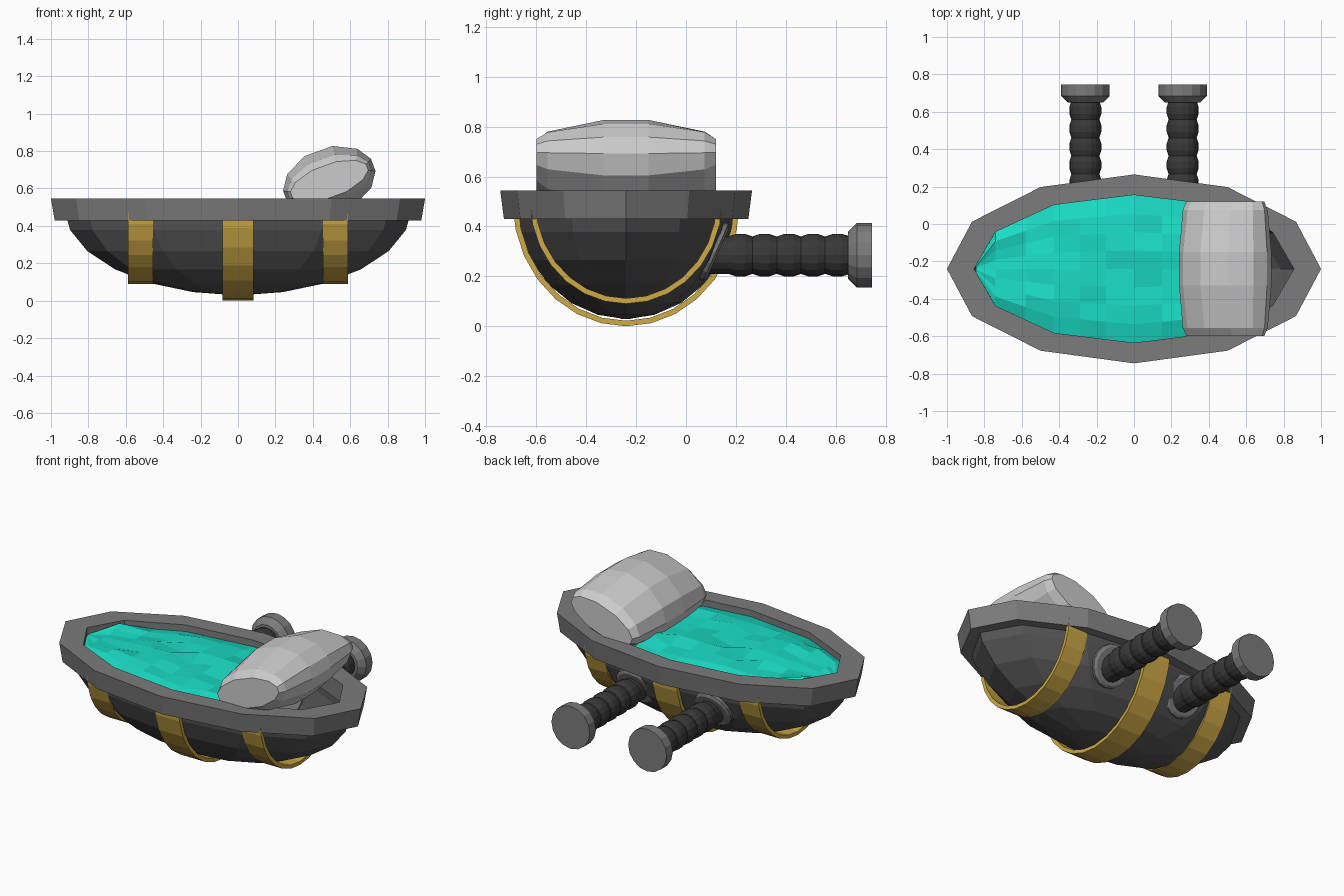
import bpy, random
from math import sin, cos, pi, radians, sqrt
from mathutils import Matrix, Vector

if "Cube" in bpy.data.objects:
    bpy.data.objects.remove(bpy.data.objects["Cube"])

random.seed(4)
CY = -0.24  # lengthwise centre line of the cradle


def material(name, rgb):
    m = bpy.data.materials.new(name)
    m.diffuse_color = (*rgb, 1)
    m.use_nodes = True
    m.node_tree.nodes["Principled BSDF"].inputs["Base Color"].default_value = m.diffuse_color
    return m


DARK = material("dark grey", (0.09, 0.09, 0.09))
MID = material("mid grey", (0.2, 0.2, 0.2))
BLACK = material("black rubber", (0.04, 0.04, 0.04))
GOLD = material("gold", (0.62, 0.4, 0.06))
TEAL = material("teal", (0.01, 0.72, 0.56))
LIGHT = material("light grey", (0.55, 0.55, 0.55))


def loft(name, rings, mat, cap=True, loop=False):
    """Skin a list of closed rings; cap the ends or loop last to first."""
    n = len(rings[0])
    verts = [v for r in rings for v in r]
    faces = []
    for i in range(len(rings) if loop else len(rings) - 1):
        a, b = i * n, (i + 1) % len(rings) * n
        faces += [(a + j, a + (j + 1) % n, b + (j + 1) % n, b + j) for j in range(n)]
    if cap and not loop:
        faces += [tuple(reversed(range(n))), tuple(range(len(verts) - n, len(verts)))]
    me = bpy.data.meshes.new(name)
    me.from_pydata(verts, [], faces)
    me.materials.append(mat)
    ob = bpy.data.objects.new(name, me)
    bpy.context.collection.objects.link(ob)
    bpy.context.view_layer.objects.active = ob
    bpy.ops.object.mode_set(mode='EDIT')
    bpy.ops.mesh.select_all(action='SELECT')
    bpy.ops.mesh.remove_doubles(threshold=0.0005)
    bpy.ops.mesh.normals_make_consistent(inside=False)
    bpy.ops.object.mode_set(mode='OBJECT')
    return ob


def oval(a, b, z, n=12):
    return [(a * cos(2 * pi * i / n), CY + b * sin(2 * pi * i / n), z) for i in range(n)]


def lathe_y(name, profile, mat, x, z, n=16):
    """Turn (y, radius) pairs around an axis parallel to y."""
    return loft(name, [[(x + r * cos(2 * pi * i / n), y, z + r * sin(2 * pi * i / n))
                        for i in range(n)] for y, r in profile], mat)


# Hull: lower half of a stretched sphere, with wall thickness
lat = [radians(d) for d in (0, 15, 30, 45, 60, 75, 88)]
hull = loft("hull", [oval(0.93 * cos(t), 0.44 * cos(t), 0.5 - 0.47 * sin(t)) for t in lat], DARK, cap=False)
bottom = hull.data
bottom_ring = [v.index for v in bottom.vertices if v.co.z < 0.0305]
# Small plate closing the hull's lowest ring
loft("hull_base", [oval(0.04, 0.02, 0.03), oval(0.03, 0.015, 0.06)], DARK)
solid = hull.modifiers.new("wall", 'SOLIDIFY')
solid.thickness, solid.offset = 0.03, -1

# Rim: twelve-sided oval frame
loft("rim", [oval(1, 0.505, 0.545), oval(0.98, 0.49, 0.43),
             oval(0.855, 0.395, 0.43), oval(0.855, 0.395, 0.545)], MID, loop=True)


# Gold straps wrapped under the hull
def strap(name, x0, x1, ry, rz, n=14, t=0.022):
    rings = []
    for i in range(n + 1):
        a = pi + pi * i / n
        c, s = cos(a), sin(a)
        rings.append([(x, CY + (ry - d) * c, 0.5 + (rz - d) * s)
                      for x, d in ((x0, 0), (x1, 0), (x1, t), (x0, t))])
    loft(name, rings, GOLD)


strap("middle_strap", -0.083, 0.083, 0.455, 0.5)
strap("left_strap", -0.588, -0.455, 0.385, 0.41)
strap("right_strap", 0.455, 0.588, 0.385, 0.41)

# Blanket: crumpled sheet filling the rim opening
OPEN = [p for p in oval(0.855, 0.395, 0) if p[1] >= CY - 0.001]


def half_width(x):
    for (xa, ya, _), (xb, yb, _) in zip(OPEN, OPEN[1:]):
        if xb <= x <= xa:
            return ya - CY + (yb - ya) * (x - xa) / (xb - xa)
    return 0.01


xs = (-0.845, -0.74, -0.58, -0.4275, -0.29, -0.15, 0, 0.15, 0.3)
rows = 8
top, verts, faces = len(xs), [], []
for i, x in enumerate(xs):
    for j in range(rows + 1):
        u = j / rows * 2 - 1
        edge = i == 0 or abs(u) == 1
        z = 0.505 if edge else 0.528 + random.uniform(-0.018, 0.02)
        verts.append((x, CY + u * half_width(x), z))
for i in range(len(xs) - 1):
    for j in range(rows):
        a = i * (rows + 1) + j
        faces.append((a, a + rows + 1, a + rows + 2, a + 1))
me = bpy.data.meshes.new("blanket")
me.from_pydata(verts, [], faces)
me.materials.append(TEAL)
blanket = bpy.data.objects.new("blanket", me)
bpy.context.collection.objects.link(blanket)
solid = blanket.modifiers.new("thickness", 'SOLIDIFY')
solid.thickness, solid.offset = 0.03, -1

# Pillow: tilted faceted cushion
outline = [(-0.25, -0.035), (-0.25, 0.035), (-0.2, 0.11), (-0.08, 0.17), (0.08, 0.17),
           (0.2, 0.11), (0.25, 0.035), (0.25, -0.035), (0.2, -0.11), (0.08, -0.17),
           (-0.08, -0.17), (-0.2, -0.11)]
stations = ((0.36, 0.86, 0.5), (0.315, 0.93, 0.72), (0.09, 1, 1))
stations = [(-y, a, b) for y, a, b in stations] + list(reversed(stations))
pillow = loft("pillow", [[(x * a, y, z * b) for x, z in outline] for y, a, b in stations], LIGHT)
pillow.location = (0.488, CY, 0.64)
pillow.rotation_euler = (0, radians(-20), 0)

# Rear hoses: flange on the hull, ribbed tube, flared end cap
ribs = [(0.06, 0.075)]
for k in range(5):
    y = 0.17 + 0.097 * k
    ribs += [(y, 0.075), (y + 0.03, 0.085), (y + 0.067, 0.085)]
ribs.append((0.66, 0.075))
for side, x in (("left", -0.26), ("right", 0.26)):
    lathe_y(side + "_hose", ribs, BLACK, x, 0.285)
    lathe_y(side + "_hose_cap", [(0.65, 0.095), (0.685, 0.13), (0.745, 0.13)], MID, x, 0.285)
    flange = lathe_y(side + "_flange", [(-0.04, 0.125), (0.01, 0.125), (0.02, 0.11)], MID, 0, 0)
    flange.location = (x, 0.11, 0.3)
    flange.rotation_euler = (radians(-24), 0, 0)
